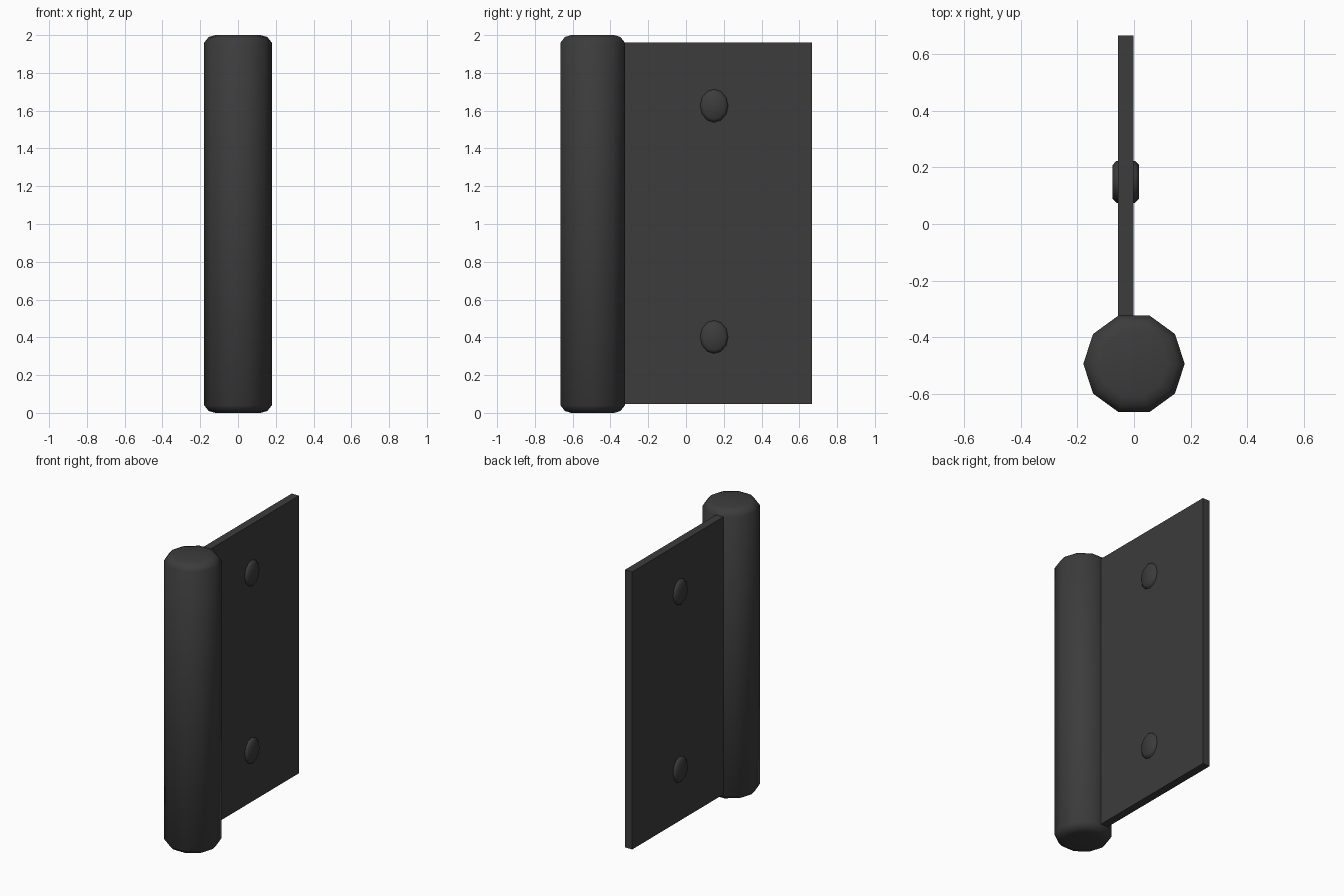
import bpy, bmesh
from math import cos, sin, tau

if "Cube" in bpy.data.objects:
    bpy.data.objects.remove(bpy.data.objects["Cube"])

mat = bpy.data.materials.new("dark_metal")
mat.diffuse_color = (0.045, 0.045, 0.045, 1)
mat.use_nodes = True
mat.node_tree.nodes["Principled BSDF"].inputs["Base Color"].default_value = mat.diffuse_color


def add_object(name, bm, smooth):
    bmesh.ops.recalc_face_normals(bm, faces=bm.faces)
    mesh = bpy.data.meshes.new(name)
    bm.to_mesh(mesh)
    bm.free()
    for p in mesh.polygons:
        p.use_smooth = smooth
    mesh.materials.append(mat)
    obj = bpy.data.objects.new(name, mesh)
    bpy.context.collection.objects.link(obj)
    return obj


def lathe(name, profile, sides, place):
    """Stack capped rings; place(u, v, h) maps ring coordinates to space."""
    bm = bmesh.new()
    rings = [[bm.verts.new(place(r * cos(tau * i / sides), r * sin(tau * i / sides), h))
              for i in range(sides)] for r, h in profile]
    for a, b in zip(rings, rings[1:]):
        for i in range(sides):
            j = (i + 1) % sides
            bm.faces.new((a[i], a[j], b[j], b[i]))
    bm.faces.new(rings[0])
    bm.faces.new(rings[-1])
    return add_object(name, bm, True)


# Ten-sided knuckle barrel with rounded ends
end = [(0.12, 0.0), (0.155, 0.01), (0.179, 0.04)]
barrel_profile = end + [(r, 2 - h) for r, h in reversed(end)]
lathe("hinge_barrel", barrel_profile, 10, lambda u, v, h: (u, v - 0.494, h))

# Flat leaf running into the barrel
x0, x1, y0, y1, z0, z1 = -0.057, -0.002, -0.40, 0.667, 0.047, 1.96
bm = bmesh.new()
bmesh.ops.create_cube(bm, size=1)
for v in bm.verts:
    v.co = (x1 if v.co.x > 0 else x0, y1 if v.co.y > 0 else y0, z1 if v.co.z > 0 else z0)
add_object("hinge_leaf", bm, False)

# Slightly oval rivets passing through the leaf
half = [(0.84, -0.047), (0.80, -0.047), (1.0, -0.033)][1:]
rivet_profile = half + [(r, -h) for r, h in reversed(half)]
for name, z in (("lower_rivet", 0.402), ("upper_rivet", 1.626)):
    lathe(name, rivet_profile, 12,
          lambda u, v, h, z=z: (h - 0.029, 0.149 + 0.074 * u, z + 0.088 * v))
